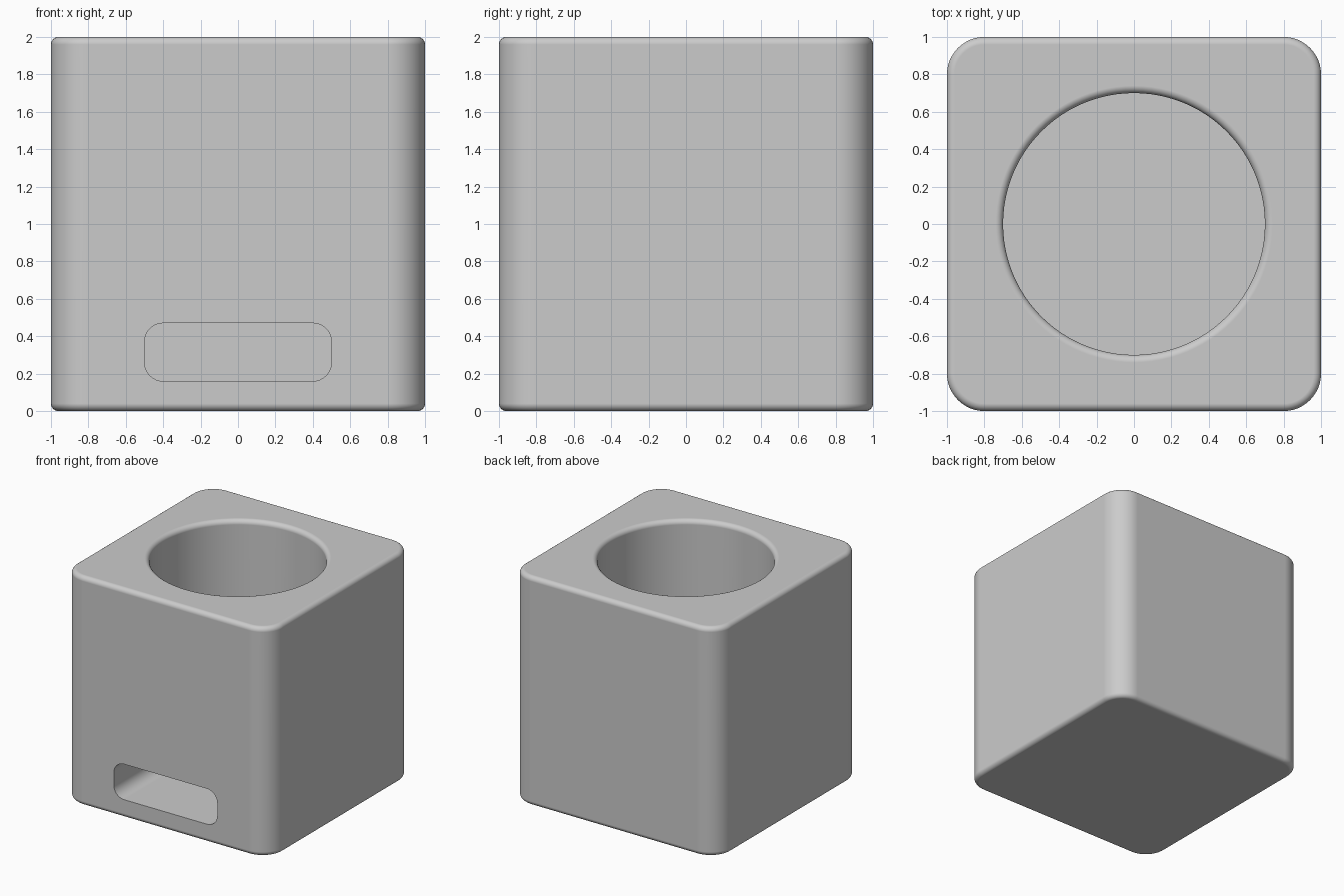
import bpy
import bmesh
import math
from mathutils import Matrix

BODY_ROUND, EDGE_ROUND = 0.2, 0.04
BORE_RADIUS, BORE_FLOOR = 0.7, 0.62

cube = bpy.data.objects.get("Cube")
if cube:
    bpy.data.objects.remove(cube, do_unlink=True)

grey = bpy.data.materials.new("plain grey")
grey.use_nodes = True
colour = (0.6, 0.6, 0.6, 1)
grey.diffuse_color = colour
grey.node_tree.nodes["Principled BSDF"].inputs["Base Color"].default_value = colour


def finish(bm, name):
    bmesh.ops.recalc_face_normals(bm, faces=bm.faces[:])
    mesh = bpy.data.meshes.new(name)
    bm.to_mesh(mesh)
    bm.free()
    mesh.materials.append(grey)
    obj = bpy.data.objects.new(name, mesh)
    bpy.context.collection.objects.link(obj)
    return obj


def rounded_box(size, centre, axis, radius, segments):
    """Box whose edges along the given axis are rounded."""
    bm = bmesh.new()
    bmesh.ops.create_cube(bm, size=1)
    bmesh.ops.transform(bm, matrix=Matrix.Translation(centre) @ Matrix.Diagonal((*size, 1)), verts=bm.verts)
    edges = [e for e in bm.edges if abs((e.verts[0].co - e.verts[1].co).normalized()[axis]) > 0.9]
    bmesh.ops.bevel(bm, geom=edges, offset=radius, segments=segments, profile=0.5, affect='EDGES')
    return bm


# Block with large upright corners and a small round along top and bottom
bm = rounded_box((2, 2, 2), (0, 0, 1), 2, BODY_ROUND, 12)
rims = [e for e in bm.edges if abs(e.verts[0].co.z - e.verts[1].co.z) < 0.001]
bmesh.ops.bevel(bm, geom=rims, offset=EDGE_ROUND, segments=6, profile=0.5, affect='EDGES')
body = finish(bm, "body")

# Round well cutter, flared at the mouth
profile = [(0, BORE_FLOOR), (BORE_RADIUS, BORE_FLOOR)]
for i in range(7):
    a = math.pi / 2 * i / 6
    profile.append((BORE_RADIUS + EDGE_ROUND * (1 - math.cos(a)), 2 - EDGE_ROUND * (1 - math.sin(a))))
profile += [(BORE_RADIUS + EDGE_ROUND, 2.2), (0, 2.2)]
bm = bmesh.new()
verts = [bm.verts.new((r, 0, z)) for r, z in profile]
edges = [bm.edges.new(pair) for pair in zip(verts, verts[1:])]
bmesh.ops.spin(bm, geom=verts + edges, cent=(0, 0, 0), axis=(0, 0, 1), angle=2 * math.pi, steps=96)
bmesh.ops.remove_doubles(bm, verts=bm.verts[:], dist=0.0001)
well = finish(bm, "well_cutter")

# Front slot cutter
slot = finish(rounded_box((1, 1.6, 0.31), (0, -0.4, 0.315), 1, 0.1, 8), "slot_cutter")

# Cut both openings, then discard the cutters
bpy.context.view_layer.objects.active = body
for cutter in (well, slot):
    cutter.hide_render = True
    cut = body.modifiers.new("cut", 'BOOLEAN')
    cut.operation = 'DIFFERENCE'
    cut.solver = 'EXACT'
    cut.object = cutter
    bpy.ops.object.modifier_apply(modifier=cut.name)
    bpy.data.objects.remove(cutter, do_unlink=True)

# Smooth rounds, flat faces
bpy.ops.object.select_all(action='DESELECT')
body.select_set(True)
bpy.ops.object.shade_smooth_by_angle(angle=math.radians(35))
weighted = body.modifiers.new("weighted normals", 'WEIGHTED_NORMAL')
weighted.keep_sharp = True
